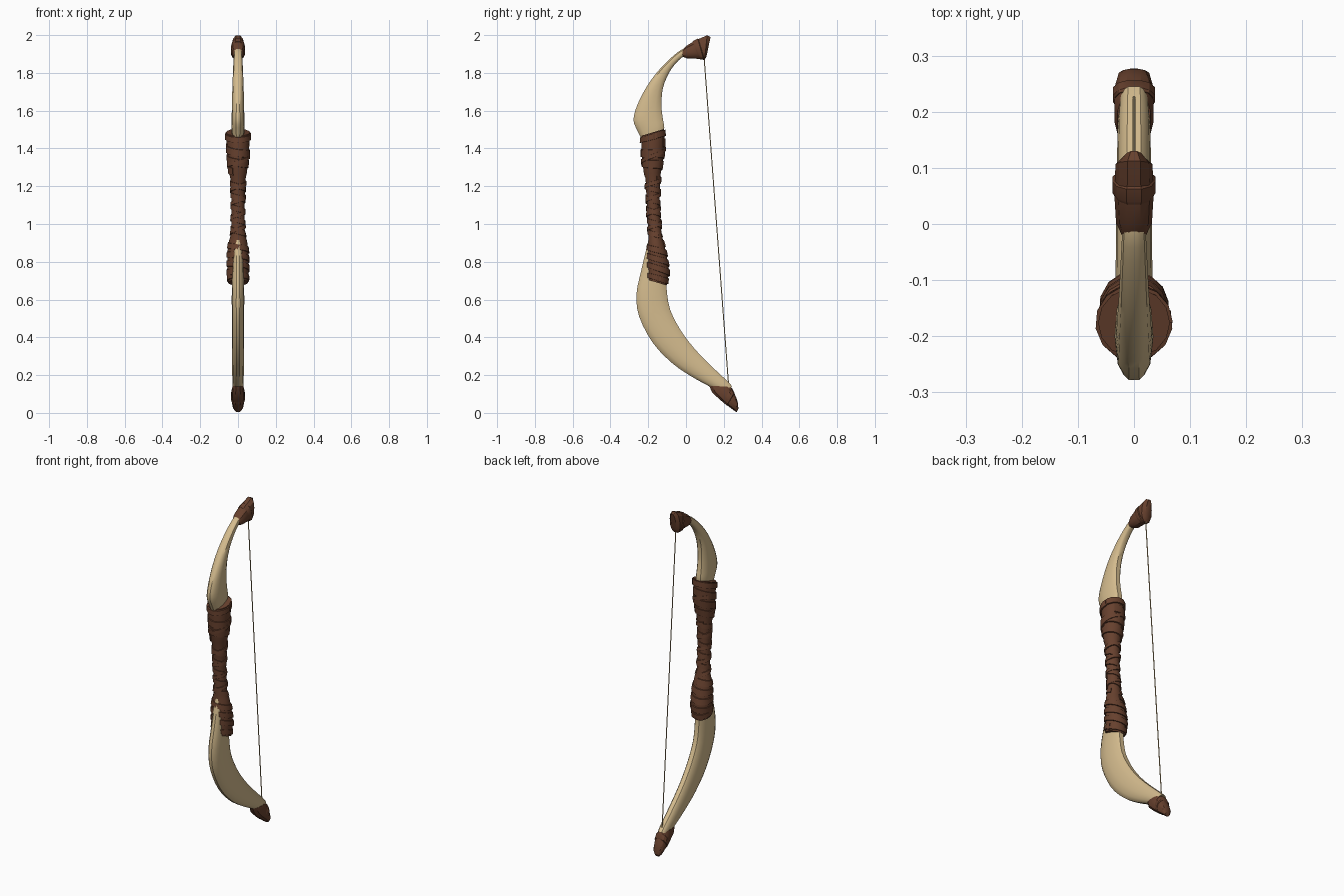
import bpy, bmesh, math
from mathutils import Vector

if "Cube" in bpy.data.objects:
    bpy.data.objects.remove(bpy.data.objects["Cube"])


def material(name, rgb):
    m = bpy.data.materials.new(name)
    m.diffuse_color = (*rgb, 1)
    m.use_nodes = True
    m.node_tree.nodes["Principled BSDF"].inputs["Base Color"].default_value = m.diffuse_color
    return m


BONE = material("pale_horn", (0.66, 0.50, 0.27))
LEATHER = material("brown_leather", (0.135, 0.052, 0.027))


def loft(name, rings, mat, angle=35):
    """Skin a list of equal-length point rings, closing both ends."""
    bm = bmesh.new()
    vs = [[bm.verts.new(p) for p in r] for r in rings]
    n = len(vs[0])
    for a, b in zip(vs, vs[1:]):
        for i in range(n):
            j = (i + 1) % n
            bm.faces.new((a[i], a[j], b[j], b[i]))
    bm.faces.new(vs[0][::-1])
    bm.faces.new(vs[-1])
    bmesh.ops.recalc_face_normals(bm, faces=bm.faces)
    me = bpy.data.meshes.new(name)
    bm.to_mesh(me)
    bm.free()
    me.materials.append(mat)
    ob = bpy.data.objects.new(name, me)
    bpy.context.collection.objects.link(ob)
    bpy.context.view_layer.objects.active = ob
    ob.select_set(True)
    bpy.ops.object.shade_smooth_by_angle(angle=math.radians(angle))
    ob.select_set(False)
    return ob


def smooth_rows(rows, steps):
    """Catmull-Rom resampling of rows of numbers."""
    out = []
    for i in range(len(rows) - 1):
        p = [rows[max(0, min(len(rows) - 1, i + k))] for k in (-1, 0, 1, 2)]
        for s in range(steps):
            t = s / steps
            out.append([0.5 * (2 * b + (c - a) * t + (2 * a - 5 * b + 4 * c - d) * t * t
                               + (3 * b - a - 3 * c + d) * t ** 3) for a, b, c, d in zip(*p)])
    return out + [list(rows[-1])]


# Section as (position front to back, share of half width)
BLADE = [(0, .28), (.06, .55), (.18, .85), (.45, 1), (.75, .9), (.93, .65), (1, .4)]
CAP = [(0, .35), (.15, .8), (.4, 1), (.7, 1), (.9, .75), (1, .35)]


def blade_rings(rows, section):
    rings = []
    for fy, fz, by, bz, w in rows:
        f, b = Vector((0, fy, fz)), Vector((0, by, bz))
        pts = [f.lerp(b, u) + Vector((w * k, 0, 0)) for u, k in section]
        rings.append(pts + [Vector((-p.x, p.y, p.z)) for p in reversed(pts)])
    return rings


# Horn limbs: front y, front z, back y, back z, half width
upper = [(-.225, 1.43, -.125, 1.45, .030), (-.255, 1.49, -.115, 1.51, .034),
         (-.278, 1.55, -.123, 1.56, .034), (-.258, 1.63, -.130, 1.63, .032),
         (-.212, 1.72, -.122, 1.72, .030), (-.160, 1.795, -.090, 1.80, .027),
         (-.090, 1.87, -.050, 1.855, .024), (-.020, 1.925, -.010, 1.89, .021),
         (.03, 1.935, .03, 1.91, .018)]
lower = [(-.198, .92, -.150, .92, .020), (-.212, .86, -.13, .86, .026),
         (-.238, .75, -.108, .75, .031), (-.262, .63, -.103, .66, .033),
         (-.248, .51, -.085, .55, .033), (-.175, .37, -.030, .44, .033),
         (-.075, .265, .045, .34, .032), (.025, .195, .130, .252, .031),
         (.130, .137, .215, .172, .029), (.18, .11, .245, .14, .026)]
loft("upper_limb", blade_rings(smooth_rows(upper, 3), BLADE), BONE)
loft("lower_limb", blade_rings(smooth_rows(lower, 3), BLADE), BONE)

# Leather tip caps
top_cap = [(-.022, 1.918, -.015, 1.885, .022), (0, 1.942, .005, 1.877, .032),
           (.05, 1.972, .055, 1.875, .035), (.112, 1.999, .098, 1.870, .033),
           (.130, 1.990, .108, 1.885, .016)]
bottom_cap = [(.124, .142, .236, .140, .029), (.138, .108, .25, .118, .035),
              (.185, .065, .267, .078, .035), (.255, .012, .276, .05, .027),
              (.268, .004, .277, .020, .014)]
loft("upper_tip_cap", blade_rings(top_cap, CAP), LEATHER, 30)
loft("lower_tip_cap", blade_rings(bottom_cap, CAP), LEATHER, 30)

# Thin straps over the caps
top_strap = [(.035, 1.965, .072, 1.873, .035), (.04, 1.970, .077, 1.871, .038),
             (.062, 1.981, .094, 1.869, .038), (.067, 1.979, .097, 1.872, .034)]
low_strap = [(.196, .058, .238, .135, .034), (.199, .053, .243, .132, .037),
             (.216, .040, .256, .108, .037), (.219, .040, .256, .102, .033)]
loft("upper_cap_strap", blade_rings(top_strap, CAP), LEATHER, 30)
loft("lower_cap_strap", blade_rings(low_strap, CAP), LEATHER, 30)

# Leather grip: z, centre y, radius y, radius x, tilt
grip = [(1.485, -.176, .062, .064, .3), (1.44, -.175, .063, .061, .25),
        (1.36, -.175, .060, .057, .15), (1.27, -.178, .046, .047, .1),
        (1.24, -.175, .040, .040, 0), (1.10, -.174, .034, .034, 0),
        (.95, -.164, .035, .036, 0), (.91, -.160, .040, .048, 0),
        (.86, -.155, .050, .055, -.1), (.76, -.147, .060, .057, -.2),
        (.69, -.153, .052, .053, -.3)]


def grip_point(z, a, out=0.0):
    z = max(grip[-1][0], min(grip[0][0], z))
    for p, q in zip(grip, grip[1:]):
        if q[0] <= z <= p[0]:
            t = (p[0] - z) / (p[0] - q[0])
            _, yc, ry, rx, tilt = [u + (v - u) * t for u, v in zip(p, q)]
            y = (ry + out) * math.sin(a)
            return Vector(((rx + out) * math.cos(a), yc + y, z + tilt * y))


SIDES = 14
loft("grip", [[grip_point(r[0], 2 * math.pi * i / SIDES) for i in range(SIDES)]
              for r in grip], LEATHER)


def strap(name, z0, z1, turns, width, phase=0.0, lift=.006):
    """Flat leather strap wound in a helix on the grip."""
    steps = max(12, int(abs(turns) * SIDES))
    rings = []
    for s in range(steps + 1):
        t = s / steps
        a, z = phase + 2 * math.pi * turns * t, z0 + (z1 - z0) * t
        rings.append([grip_point(z + dz * width, a, o * lift) for dz, o in
                      ((-.5, -.6), (-.45, 1), (.45, .8), (.5, -.6))])
    loft(name, rings, LEATHER, 30)


strap("upper_rim_strap", 1.465, 1.462, 1.05, .034, 0, .007)
strap("upper_wrap", 1.42, 1.28, 2.5, .045, 1.0)
strap("upper_cross_wrap", 1.30, 1.40, 1.0, .022, 2.5, .008)
strap("middle_wrap", 1.24, .94, 5, .030, .5, .005)
strap("middle_cross_wrap", 1.24, .94, -4, .022, 2.0, .007)
strap("lower_wrap", .90, .73, 3.5, .034, 1.5)
strap("lower_rim_strap", .712, .715, 1.05, .03, 0, .006)

# Bowstring
a, b = Vector((0, .096, 1.88)), Vector((0, .226, .14))
loft("bowstring", [[p + Vector((.003 * math.cos(k * math.pi / 3), .003 * math.sin(k * math.pi / 3), 0))
                    for k in range(6)] for p in (a, b)], BONE)
